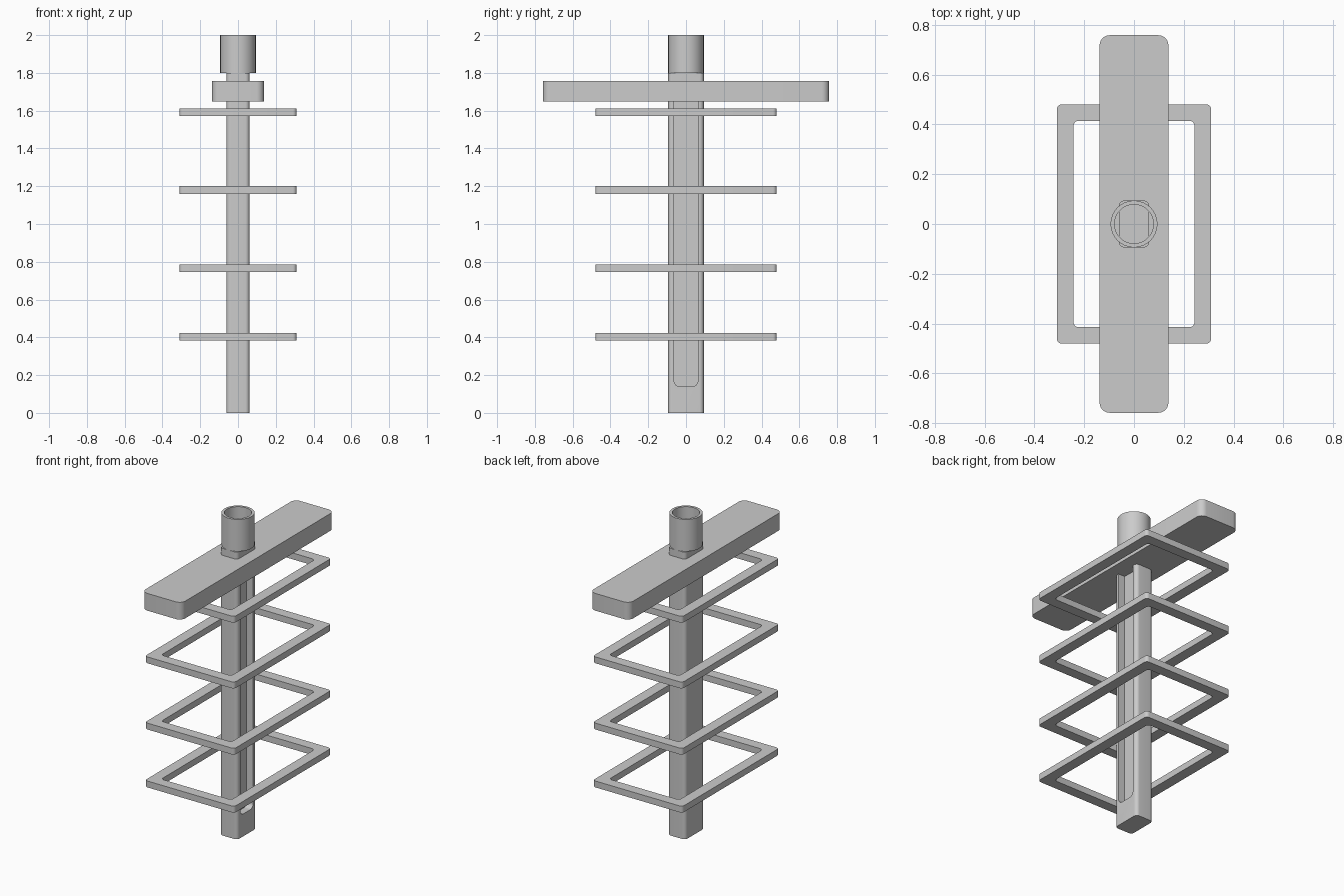
import bpy, bmesh, math

if "Cube" in bpy.data.objects:
    bpy.data.objects.remove(bpy.data.objects["Cube"], do_unlink=True)

GREY = (0.6, 0.6, 0.6, 1.0)
grey = bpy.data.materials.new("plain grey")
grey.use_nodes = True
grey.diffuse_color = GREY
grey.node_tree.nodes["Principled BSDF"].inputs["Base Color"].default_value = GREY


def rounded_outline(hx, hy, r, steps):
    """Rectangle of half sizes hx, hy with arcs of radius r at the corners."""
    points = []
    for corner, (sx, sy) in enumerate([(1, 1), (-1, 1), (-1, -1), (1, -1)]):
        for i in range(steps + 1):
            a = math.pi / 2 * (corner + i / steps)
            points.append((sx * (hx - r) + r * math.cos(a),
                           sy * (hy - r) + r * math.sin(a)))
    return points


def prism(name, outer, z0, z1, inner=None):
    """Extruded outline, with an optional through opening of equal point count."""
    bm = bmesh.new()

    def loop(points, z):
        return [bm.verts.new((x, y, z)) for x, y in points]

    def band(a, b):
        n = len(a)
        for i in range(n):
            j = (i + 1) % n
            bm.faces.new((a[i], a[j], b[j], b[i]))

    low, high = loop(outer, z0), loop(outer, z1)
    band(low, high)
    if inner:
        low_in, high_in = loop(inner, z0), loop(inner, z1)
        band(high, high_in)
        band(high_in, low_in)
        band(low_in, low)
    else:
        bm.faces.new(high)
        bm.faces.new(low[::-1])
    bmesh.ops.remove_doubles(bm, verts=bm.verts, dist=1e-5)
    bmesh.ops.recalc_face_normals(bm, faces=bm.faces)
    mesh = bpy.data.meshes.new(name)
    bm.to_mesh(mesh)
    bm.free()
    mesh.materials.append(grey)
    obj = bpy.data.objects.new(name, mesh)
    bpy.context.collection.objects.link(obj)
    return obj


def select(obj):
    bpy.ops.object.select_all(action='DESELECT')
    obj.select_set(True)
    bpy.context.view_layer.objects.active = obj


# Post with a long rounded groove cut into its +x face
post = prism("post", rounded_outline(0.061, 0.094, 0.022, 8), 0, 1.8)
groove_low, groove_high, groove_depth = 0.14, 1.72, 0.045
cutter = prism("groove_cutter",
               rounded_outline((groove_high - groove_low) / 2, 0.063, 0.03, 8),
               0.061 - groove_depth, 0.1)
cutter.rotation_euler.y = math.pi / 2
cutter.location.z = (groove_low + groove_high) / 2
cutter.hide_render = True
cut = post.modifiers.new("groove", 'BOOLEAN')
cut.operation = 'DIFFERENCE'
cut.solver = 'EXACT'
cut.object = cutter
select(post)
bpy.ops.object.modifier_apply(modifier=cut.name)
bpy.data.objects.remove(cutter, do_unlink=True)

# Open tube on top of the post
tube = prism("top_tube", rounded_outline(0.094, 0.094, 0.094, 16), 1.8, 2.0,
             rounded_outline(0.078, 0.078, 0.078, 16))

# Long crossbar
crossbar = prism("crossbar", rounded_outline(0.138, 0.758, 0.04, 8), 1.648, 1.756)

# Four rectangular frames around the post
frames = [prism(f"frame_{i + 1}", rounded_outline(0.31, 0.48, 0.02, 6), z - 0.02, z + 0.02,
                rounded_outline(0.243, 0.414, 0.02, 6))
          for i, z in enumerate([0.402, 0.765, 1.18, 1.592])]

for obj in [post, tube, crossbar] + frames:
    select(obj)
    bpy.ops.object.shade_smooth_by_angle(angle=math.radians(30))
